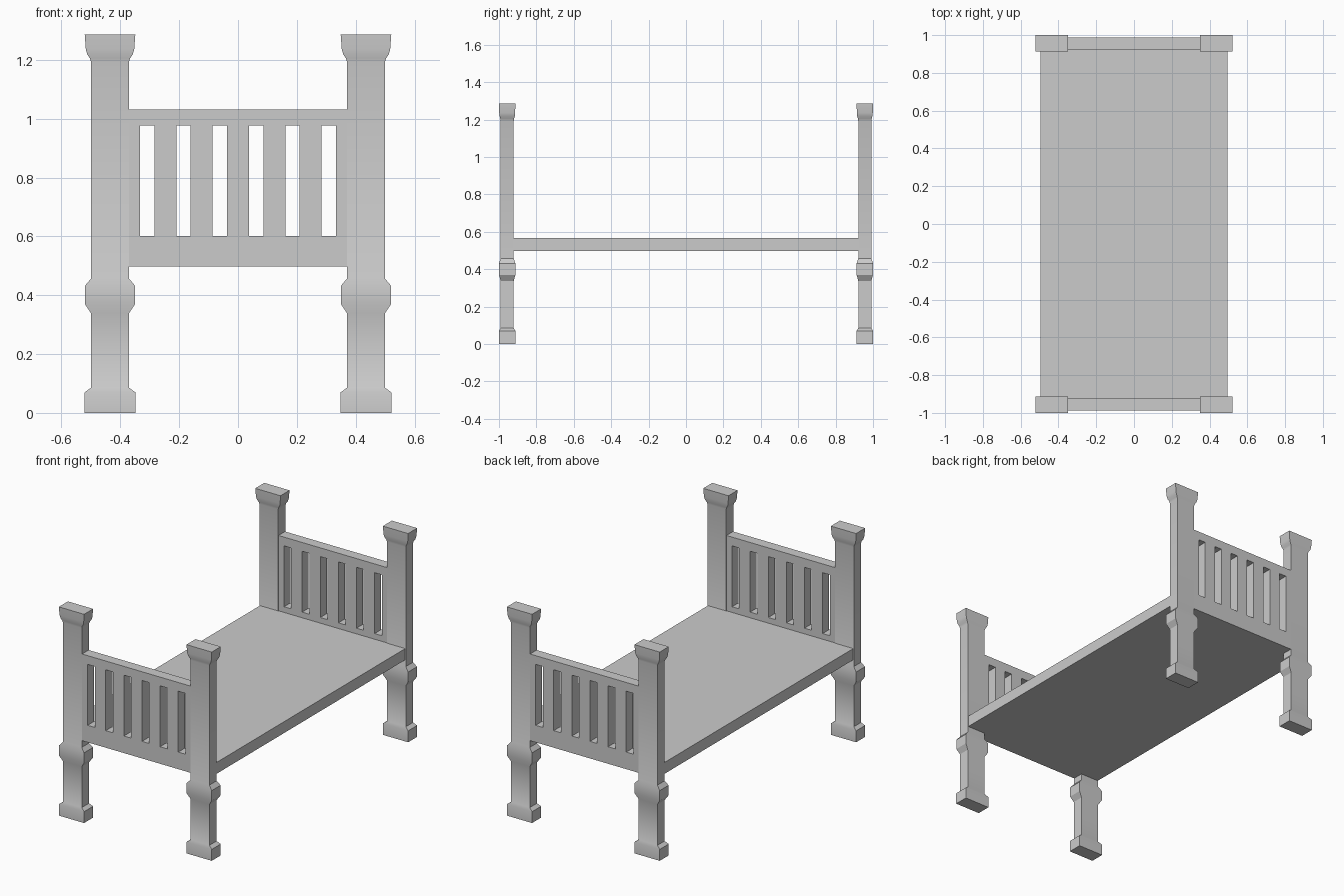
import bpy, bmesh
from mathutils import Vector

if "Cube" in bpy.data.objects:
    bpy.data.objects.remove(bpy.data.objects["Cube"])

POST_X, POST_Y = -0.435, -0.956


def finish(name, bm, mirror=(False, False, False), solid=0.0):
    bmesh.ops.recalc_face_normals(bm, faces=bm.faces[:])
    mesh = bpy.data.meshes.new(name)
    bm.to_mesh(mesh)
    bm.free()
    ob = bpy.data.objects.new(name, mesh)
    bpy.context.collection.objects.link(ob)
    if solid:
        m = ob.modifiers.new("Thickness", 'SOLIDIFY')
        m.thickness = solid
        m.offset = 0
    if any(mirror):
        m = ob.modifiers.new("Mirror", 'MIRROR')
        m.use_axis = mirror
        m.use_mirror_merge = False
    return ob


# Corner posts: stacked rectangles (height, flare 0..1), mirrored to all corners
profile = [(0, 1), (0.07, 1), (0.086, 0), (0.338, 0), (0.37, 0.97), (0.432, 0.97),
           (0.457, 0), (1.192, 0), (1.205, 0.2), (1.218, 0.6), (1.236, 0.83), (1.286, 1)]
bm = bmesh.new()
rings = []
for z, flare in profile:
    hx, hy = 0.064 + 0.022 * flare, 0.035 + 0.009 * flare
    rings.append([bm.verts.new((POST_X + sx * hx, POST_Y + sy * hy, z))
                  for sx, sy in ((-1, -1), (1, -1), (1, 1), (-1, 1))])
for a, b in zip(rings, rings[1:]):
    for i in range(4):
        j = (i + 1) % 4
        bm.faces.new((a[i], a[j], b[j], b[i]))
bm.faces.new(rings[0])
bm.faces.new(rings[-1])
posts = finish("corner_posts", bm, (True, True, False))
bpy.context.view_layer.objects.active = posts
posts.select_set(True)
bpy.ops.object.shade_smooth_by_angle()

# Slatted end boards: grid of cells with six slots left open
xs = [-0.375]
for i in range(6):
    c = (i - 2.5) * 0.1235
    xs += [c - 0.0245, c + 0.0245]
xs.append(0.375)
zs = [0.497, 0.602, 0.977, 1.031]
bm = bmesh.new()
grid = [[bm.verts.new((x, POST_Y, z)) for z in zs] for x in xs]
for i in range(len(xs) - 1):
    for k in range(3):
        if k == 1 and i % 2 == 1:
            continue
        bm.faces.new((grid[i][k], grid[i + 1][k], grid[i + 1][k + 1], grid[i][k + 1]))
finish("end_boards", bm, (False, True, False), solid=0.064)

# Bed platform
bm = bmesh.new()
bmesh.ops.create_cube(bm, size=1)
bmesh.ops.scale(bm, verts=bm.verts, vec=Vector((0.99, 1.85, 0.07)))
bmesh.ops.translate(bm, verts=bm.verts, vec=Vector((0, 0, 0.532)))
finish("bed_platform", bm)
